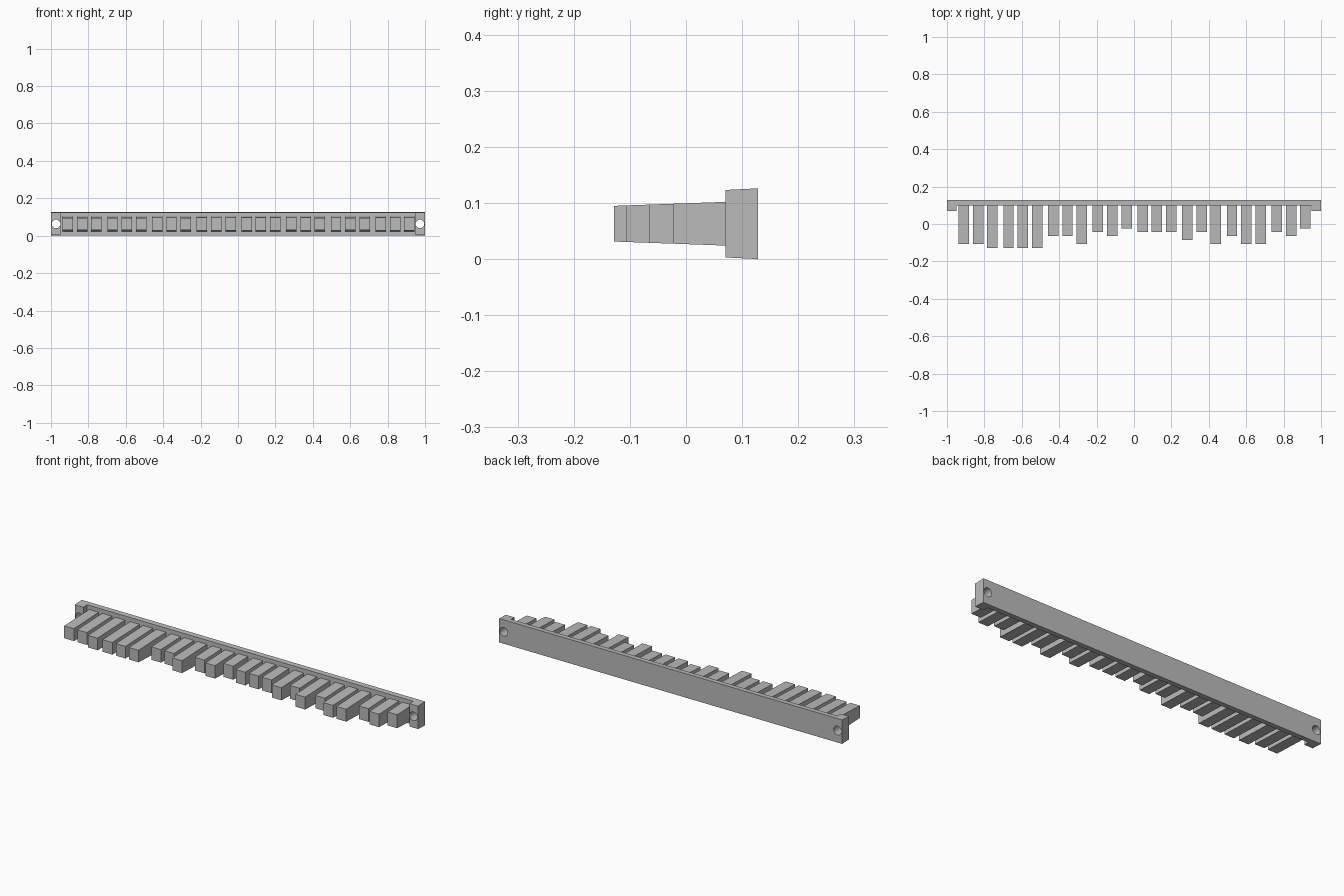
import bpy
import bmesh
import math

if "Cube" in bpy.data.objects:
    bpy.data.objects.remove(bpy.data.objects["Cube"], do_unlink=True)

# Single flat grey
grey = bpy.data.materials.new("plain grey")
grey.use_nodes = True
colour = (0.5, 0.5, 0.5, 1)
grey.diffuse_color = colour
grey.node_tree.nodes["Principled BSDF"].inputs["Base Color"].default_value = colour

MID = 0.063      # centre height
BACK = 0.128     # rear face
ROOT = 0.1       # front face of the thin plate
LUG = 0.07       # front face of the end lugs


def drafted_prism(name, outline, half_height, slope, y_ref):
    """Upright prism over a plan outline whose height shrinks towards the front."""
    bm = bmesh.new()

    def ring(sign):
        return [bm.verts.new((x, y, MID + sign * (half_height - (y_ref - y) * slope)))
                for x, y in outline]

    low, high = ring(-1), ring(1)
    bm.faces.new(low)
    bm.faces.new(high)
    for i in range(len(outline)):
        j = (i + 1) % len(outline)
        bm.faces.new((low[i], low[j], high[j], high[i]))
    bmesh.ops.recalc_face_normals(bm, faces=bm.faces[:])
    mesh = bpy.data.meshes.new(name)
    bm.to_mesh(mesh)
    bm.free()
    mesh.materials.append(grey)
    obj = bpy.data.objects.new(name, mesh)
    bpy.context.collection.objects.link(obj)
    return obj


# Backing rail with a lug at each end
half = [(1, BACK), (1, LUG), (0.95, LUG), (0.95, ROOT)]
outline = half + [(-x, y) for x, y in reversed(half)]
rail = drafted_prism("backing_rail", outline, MID, 0.05, BACK)

# Screw holes through the lugs
for side in (-1, 1):
    bpy.ops.mesh.primitive_cylinder_add(vertices=20, radius=0.023, depth=0.3,
                                        location=(side * 0.973, ROOT, MID),
                                        rotation=(math.pi / 2, 0, 0))
    cutter = bpy.context.object
    cutter.name = "hole_cutter"
    cutter.hide_render = True
    cutter.data.materials.append(grey)
    bpy.context.view_layer.objects.active = rail
    cut = rail.modifiers.new("hole", "BOOLEAN")
    cut.operation = "DIFFERENCE"
    cut.solver = "EXACT"
    cut.object = cutter
    bpy.ops.object.modifier_apply(modifier=cut.name)
    bpy.data.objects.remove(cutter, do_unlink=True)

bpy.ops.object.select_all(action="DESELECT")
rail.select_set(True)
bpy.context.view_layer.objects.active = rail
bpy.ops.object.shade_smooth_by_angle(angle=math.radians(30))

# Teeth in groups of three, each with a length step
steps = "445555224120111314244120"
for n, step in enumerate(steps):
    x = -0.91 + 0.239 * (n // 3) + 0.0765 * (n % 3)
    front = -0.023 - 0.021 * int(step)
    w = 0.028
    plan = [(x - w, front), (x + w, front), (x + w, ROOT + 0.005), (x - w, ROOT + 0.005)]
    drafted_prism(f"tooth_{n + 1}", plan, 0.04, 0.036, ROOT)
